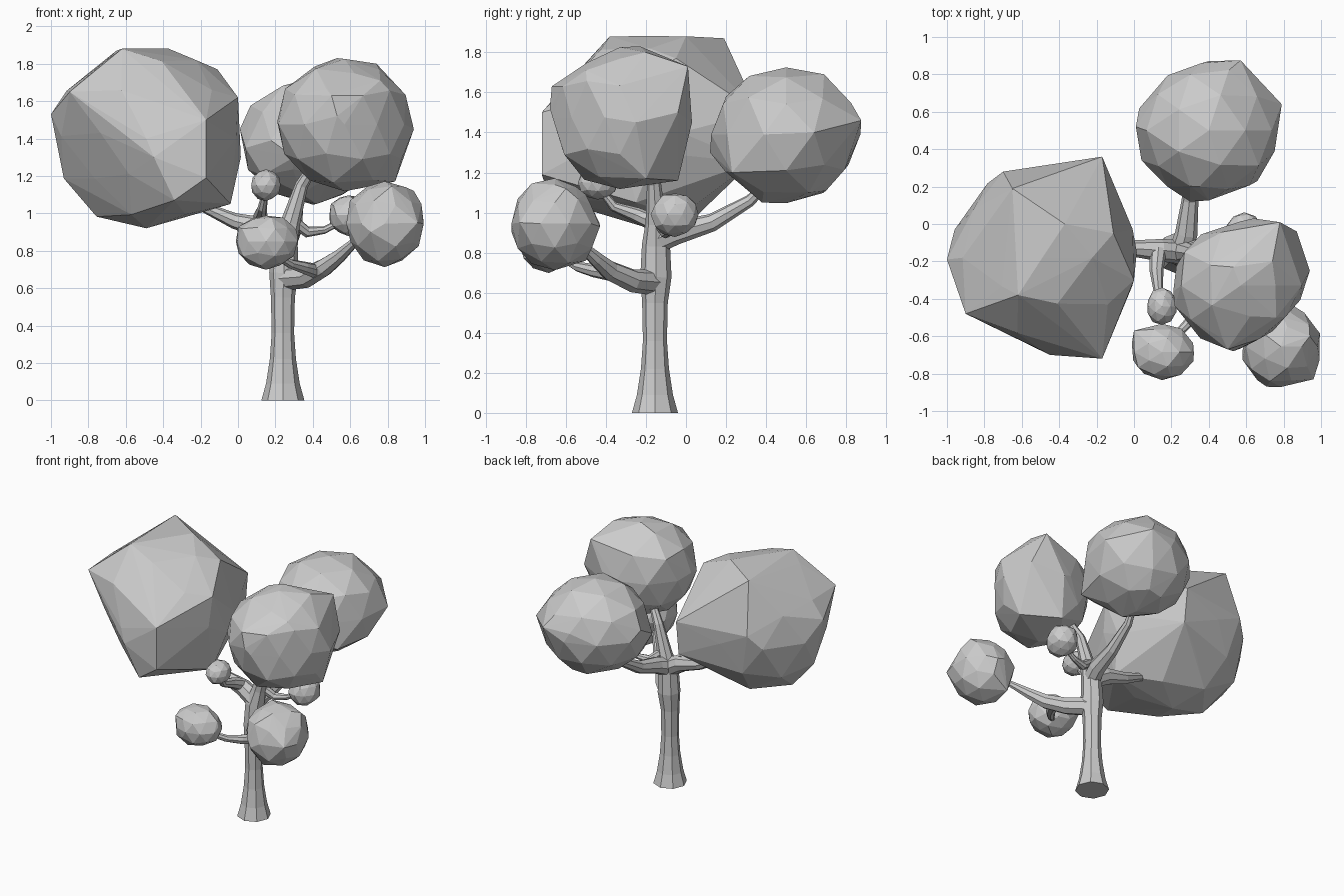
import bpy, bmesh, random
from mathutils import Vector

random.seed(4)


def crown(name, centre, radii, corners=(), cuts=(), jitter=0.03):
    """Faceted leaf clump: hull of a rough, planed ellipsoid plus a few corners."""
    bm = bmesh.new()
    bmesh.ops.create_icosphere(bm, subdivisions=2, radius=1)
    for v in bm.verts:
        k = 1 + random.uniform(-jitter, jitter)
        v.co = Vector([c + r * k * p for c, r, p in zip(centre, radii, v.co)])
    points = [v.co.copy() for v in bm.verts]
    bm.free()
    # Push points beyond a cutting plane (normal, offset) back onto it
    for normal, offset in cuts:
        n = Vector(normal)
        scale = n.length
        n.normalize()
        points = [p - n * max(0, p.dot(n) - offset / scale) for p in points]
    bm = bmesh.new()
    for p in points + list(corners):
        bm.verts.new(p)
    bmesh.ops.convex_hull(bm, input=bm.verts[:])
    loose = [v for v in bm.verts if not v.link_faces]
    bmesh.ops.delete(bm, geom=loose, context='VERTS')
    bmesh.ops.recalc_face_normals(bm, faces=bm.faces[:])
    me = bpy.data.meshes.new(name)
    bm.to_mesh(me)
    bm.free()
    bpy.context.collection.objects.link(bpy.data.objects.new(name, me))


def limb(name, path):
    """Eight-sided tapering tube along (x, y, z, radius) points."""
    cu = bpy.data.curves.new(name, 'CURVE')
    cu.dimensions = '3D'
    cu.bevel_depth = 1
    cu.bevel_resolution = 2
    cu.use_fill_caps = True
    sp = cu.splines.new('POLY')
    sp.use_smooth = False
    sp.points.add(len(path) - 1)
    for p, (x, y, z, r) in zip(sp.points, path):
        p.co = (x, y, z, 1)
        p.radius = r
    bpy.context.collection.objects.link(bpy.data.objects.new(name, cu))


# Trunk, leaning into the upper right crown
limb("trunk", [(.24, -.155, 0, .115), (.24, -.155, .09, .09), (.24, -.155, .22, .07),
               (.24, -.155, .36, .06), (.24, -.155, .55, .064), (.245, -.15, .68, .078),
               (.25, -.15, .84, .07), (.28, -.15, .95, .052), (.34, -.16, 1.15, .035),
               (.42, -.2, 1.28, .025)])

# Branches
limb("left_branch", [(.26, -.15, .85, .065), (.14, -.14, .92, .06),
                     (-.02, -.13, .96, .042), (-.2, -.14, 1.04, .025)])
limb("back_branch", [(.25, -.15, .86, .065), (.28, -.05, .9, .06),
                     (.3, .13, .95, .045), (.32, .32, 1.06, .03), (.35, .42, 1.16, .02)])
limb("low_right_branch", [(.24, -.15, .65, .065), (.37, -.27, .66, .058),
                          (.46, -.38, .71, .05), (.54, -.45, .77, .038), (.66, -.57, .88, .018)])
limb("low_front_branch", [(.42, -.34, .69, .04), (.35, -.46, .71, .033),
                          (.28, -.54, .73, .025), (.18, -.64, .79, .018)])
limb("front_twig", [(.13, -.14, .94, .045), (.12, -.25, .99, .037),
                    (.13, -.36, 1.03, .025), (.15, -.44, 1.13, .015)])
limb("right_twig", [(.28, -.14, .97, .035), (.37, -.1, .9, .03),
                    (.46, -.08, .91, .02), (.58, -.06, .97, .015)])

# Large crowns
crown("left_crown", (-.49, -.18, 1.4), (.5, .49, .485),
      [(-.17, .36, 1.5), (-.17, .33, 1.25), (-.17, -.72, 1.5), (-.17, -.72, 1.19),
       (-.34, -.68, 1.07), (-.45, -.7, 1.3), (-.7, .28, 1.5), (-.9, -.48, 1.65),
       (-.65, .19, 1.87), (-.62, -.38, 1.88), (-.37, 0, 1.88), (-.11, -.05, 1.77),
       (0, -.3, 1.62), (.015, -.15, 1.3), (-.04, -.25, 1.05), (-1, -.19, 1.53)],
      [((-.65, -.65, -.386), .27), ((.31, .61, .72), 1.26)], .02)
crown("front_right_crown", (.57, -.33, 1.475), (.365, .345, .355),
      [(.78, .01, 1.73), (.64, .03, 1.45), (.87, -.04, 1.5), (.5, -.67, 1.63),
       (.53, -.68, 1.52), (.76, -.5, 1.71), (.21, -.36, 1.49), (.27, -.15, 1.65),
       (.94, -.25, 1.45), (.84, -.2, 1.17), (.6, -.04, 1.16), (.53, -.23, 1.83),
       (.74, -.2, 1.8)],
      [((.233, -.349, .905), 1.9), ((.75, -.66, 0), .935)])
crown("back_crown", (.4, .5, 1.39), (.38, .37, .345),
      [(.57, .875, 1.46), (.36, .86, 1.46), (.01, .52, 1.45), (.04, .34, 1.35),
       (.3, .12, 1.3), (.79, .64, 1.4), (.66, .23, 1.2), (.35, .2, 1.58),
       (.45, .7, 1.11), (.42, .38, 1.05)])

# Small crowns
crown("low_right_crown", (.785, -.655, .945), (.21, .22, .225),
      [(.94, -.6, 1.12), (.8, -.5, 1.09), (.71, -.87, .9), (.96, -.83, .95),
       (.84, -.43, .93), (.7, -.5, .76)], (), .05)
crown("low_front_crown", (.15, -.685, .85), (.17, .15, .145),
      [(.32, -.69, .88), (0, -.57, .88)], (), .05)
crown("front_tuft", (.15, -.44, 1.15), (.083, .1, .083), (), (), .04)
crown("right_tuft", (.59, -.055, .99), (.105, .12, .11), (), (), .05)
